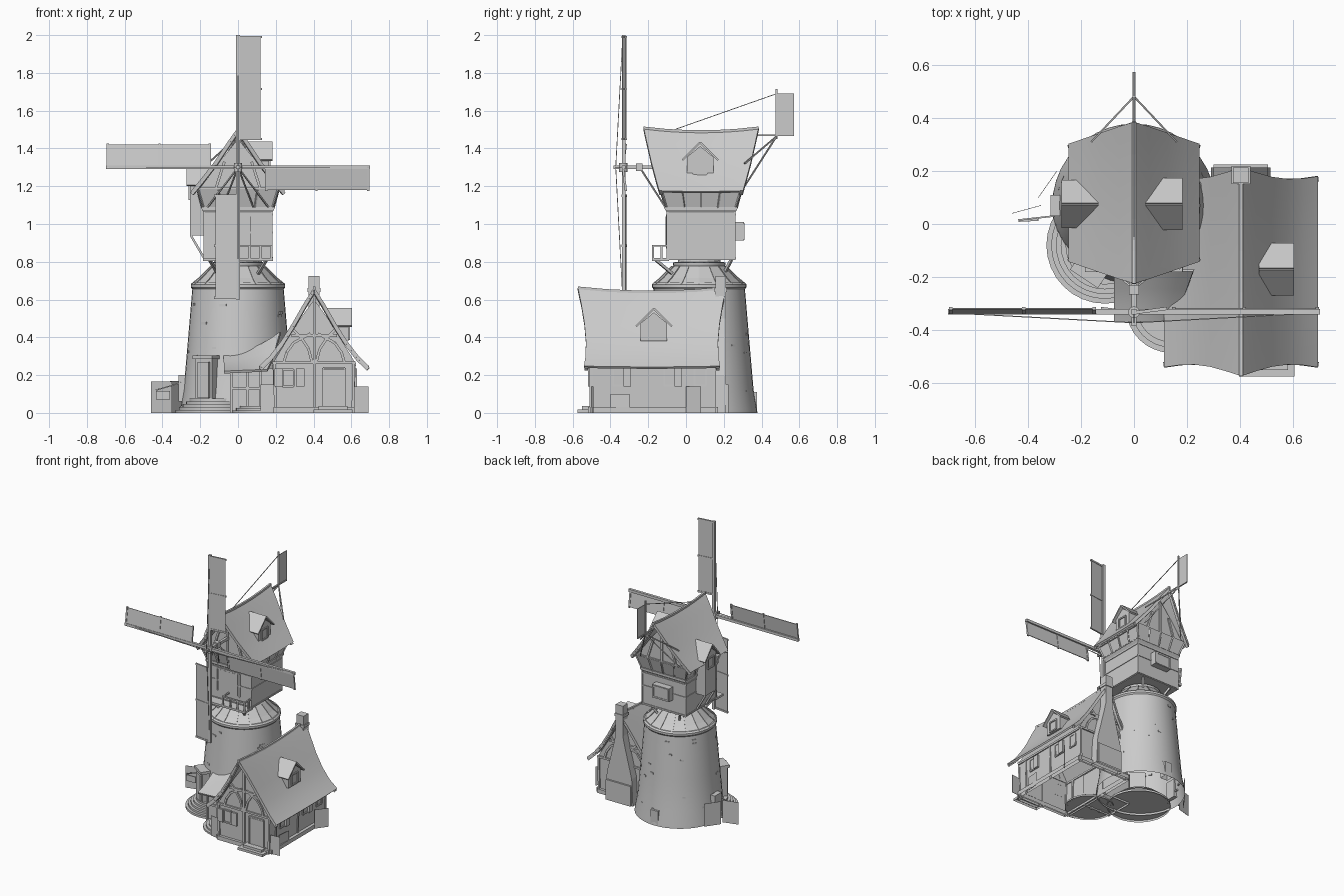
import bpy, bmesh, math, random
from mathutils import Vector, Matrix

if "Cube" in bpy.data.objects:
    bpy.data.objects.remove(bpy.data.objects["Cube"])
random.seed(4)

def finish(name, bm, smooth=False, thick=0):
    bmesh.ops.recalc_face_normals(bm, faces=bm.faces)
    # hollow underneath: drop faces lying on the ground
    low = [f for f in bm.faces if all(v.co.z < .001 for v in f.verts)]
    bmesh.ops.delete(bm, geom=low, context='FACES')
    me = bpy.data.meshes.new(name)
    bm.to_mesh(me); bm.free()
    ob = bpy.data.objects.new(name, me)
    bpy.context.collection.objects.link(ob)
    bpy.ops.object.select_all(action='DESELECT')
    bpy.context.view_layer.objects.active = ob; ob.select_set(True)
    if thick:
        m = ob.modifiers.new("thickness", 'SOLIDIFY'); m.thickness = thick; m.offset = 0
        bpy.ops.object.modifier_apply(modifier=m.name)
    if smooth:
        bpy.ops.object.shade_smooth_by_angle(angle=math.radians(35))
    return ob

def add_box(bm, c, s, rot=None):
    m = Matrix.Translation(c) @ (rot or Matrix()) @ Matrix.Diagonal((*s, 1))
    bmesh.ops.create_cube(bm, size=1, matrix=m)

def box(name, x, y, z, turn=0):
    bm = bmesh.new()
    add_box(bm, ((x[0]+x[1])/2, (y[0]+y[1])/2, (z[0]+z[1])/2),
            (x[1]-x[0], y[1]-y[0], z[1]-z[0]), Matrix.Rotation(turn, 4, 'Z'))
    return finish(name, bm)

def beams(name, paths, w=0.016):
    bm = bmesh.new()
    for pts in paths:
        for a, b in zip(pts, pts[1:]):
            a, b = Vector(a), Vector(b)
            add_box(bm, (a+b)/2, (w, w, (b-a).length), (b-a).to_track_quat('Z', 'Y').to_matrix().to_4x4())
    return finish(name, bm)

def slab(name, quads, t=0.006):
    bm = bmesh.new()
    for q in quads:
        bm.faces.new([bm.verts.new(p) for p in q])
    return finish(name, bm, thick=t)

def prism(name, pts, axis, a, b):
    bm = bmesh.new()
    put = (lambda p, d: (p[0], d, p[1])) if axis == 'y' else (lambda p, d: (d, p[0], p[1]))
    A, B = [[bm.verts.new(put(p, d)) for p in pts] for d in (a, b)]
    bm.faces.new(A); bm.faces.new(B)
    for i in range(len(pts)):
        j = (i+1) % len(pts)
        bm.faces.new((A[i], A[j], B[j], B[i]))
    return finish(name, bm)

def lathe(name, prof, c, n=32, start=0.0, smooth=True):
    bm = bmesh.new()
    rings = [[bm.verts.new((c[0]+r*math.cos(start+i*math.tau/n), c[1]+r*math.sin(start+i*math.tau/n), z))
              for i in range(n)] for r, z in prof]
    for A, B in zip(rings, rings[1:]):
        for i in range(n):
            bm.faces.new((A[i], A[(i+1) % n], B[(i+1) % n], B[i]))
    bm.faces.new(rings[0]); bm.faces.new(rings[-1])
    return finish(name, bm, smooth)

def roof(name, cx, cy, prof, sag, n=10):
    # prof: (distance from ridge, height, half length)
    bm = bmesh.new()
    full = [(-d, z, l) for d, z, l in prof[:0:-1]] + list(prof)
    top = max(d for d, _, _ in prof)
    rows = []
    for d, z, l in full:
        rows.append([bm.verts.new((cx+d, cy+t*l, z-sag*(1-abs(d)/top*.8)*(1-t*t)))
                     for t in (2*i/n-1 for i in range(n+1))])
    for A, B in zip(rows, rows[1:]):
        for i in range(n):
            bm.faces.new((A[i], A[i+1], B[i+1], B[i]))
    finish(name, bm, True, 0.014)
    edges = [[(cx+d, cy+s*(l-.012), z-.012) for d, z, l in full] for s in (-1, 1)]
    beams(name+"_bargeboards", edges, 0.018)
    l, z = prof[0][2], prof[0][1]
    beams(name+"_ridge", [[(cx, cy+t*l, z+.004-sag*(1-t*t)) for t in (-1, -.6, -.2, .2, .6, 1)]], 0.014)

def dormer(name, xi, xo, cy, z0, ze, za, w=.07):
    prism(name+"_wall", [(cy-w, z0), (cy+w, z0), (cy+w, ze), (cy, za-.02), (cy-w, ze)], 'x', xi, xo)
    s = math.copysign(1, xo-xi)
    e, k = w+.025, (za-ze)/w
    slab(name+"_roof", [[(xi, cy, za), (xo+s*.018, cy, za), (xo+s*.018, cy+m*e, za-k*e*.9), (xi, cy+m*e, za-k*e*.9)]
                        for m in (-1, 1)], .01)
    window(name+"_window", 'x', xo, s, cy, (ze+max(z0, ze-.11))/2, .07, .075)

def window(name, axis, face, s, c, z, w, h):
    def P(u, v, d):
        return (face+s*d, c+u, z+v) if axis == 'x' else (c+u, face+s*d, z+v)
    k = [P(u*w/2, v*h/2, .002) for u, v in ((-1, -1), (1, -1), (1, 1), (-1, 1), (-1, -1))]
    beams(name, [k], .01)

# stone tower with plinth, cornice, conical skirt and neck
T = (0, .07)
lathe("tower", [(.308, 0), (.306, .02), (.288, .12), (.268, .35), (.242, .655), (.25, .665), (.25, .68), (.24, .69)], T, 40)
lathe("tower_skirt", [(.248, .68), (.205, .715), (.145, .775), (.115, .785), (.11, .82)], T, 16, 0, False)
ribs = []
for i in range(16):
    a = i*math.tau/16
    ribs.append([(T[0]+r*math.cos(a), T[1]+r*math.sin(a), z) for r, z in ((.249, .68), (.205, .716), (.145, .776))])
beams("skirt_ribs", ribs, .005)
lathe("neck_ring", [(.135, .775), (.14, .785), (.14, .795), (.12, .8)], T, 24)
bm = bmesh.new()
for i in range(40):
    a, z = random.uniform(0, math.tau), random.uniform(.05, .63)
    r = .293-.08*z
    add_box(bm, (T[0]+r*math.cos(a), T[1]+r*math.sin(a), z), (.01, random.uniform(.02, .04), .012), Matrix.Rotation(a, 4, 'Z'))
finish("tower_stones", bm)
box("back_buttress", (-.03, .03), (.32, .375), (0, .11))
box("side_buttress", (-.315, -.27), (.03, .11), (.06, .2))

# tower door, canopy and round steps
da = math.atan2(-.24, -.16)+math.pi/2
box("tower_door_frame", (-.215, -.105), (-.2, -.12), (.07, .29), da)
box("tower_door", (-.205, -.135), (-.212, -.16), (.08, .27), da)
box("door_canopy", (-.225, -.1), (-.215, -.12), (.285, .305), da)
for i in range(5):
    r = .22-.018*i
    lathe("tower_step", [(r, .015*i), (r, .015*i+.016)], (-.11, -.08), 32)
for i in range(3):
    r = .17-.02*i
    lathe("hall_step", [(r, .012*i), (r, .012*i+.013)], (.14, -.315), 32)

# hall linking tower and house, with sweeping lean-to roof
box("hall_wall", (-.04, .2), (-.31, -.1), (0, .235))
beams("hall_posts", [[(x, -.313, 0), (x, -.313, .22)] for x in (-.035, .05, .12)] + [[(-.035, -.313, .13), (.18, -.313, .13)]], .014)
bm = bmesh.new()
rows = []
for i in range(7):
    u = i/6
    rows.append([bm.verts.new((-.075+u*(.23+.07*v), -.365+.19*v, .215+(.09+.11*u*u)*v**1.3+.01*u)) for v in (0, .33, .66, 1)])
for A, B in zip(rows, rows[1:]):
    for j in range(3):
        bm.faces.new((A[j], A[j+1], B[j+1], B[j]))
finish("hall_roof", bm, True, .014)

# mill body with flared upper storey
q = math.sqrt(2)
lathe("mill_body", [(.18*q, .81), (.18*q, 1.06), (.19*q, 1.075), (.19*q, 1.09), (.185*q, 1.09), (.212*q, 1.185)],
      (0, .08), 4, math.pi/4, False)
fr = []
for z, h in ((.82, .18), (.955, .18), (1.05, .18), (1.085, .188)):
    fr.append([(h*a, .08+h*b, z) for a, b in ((-1, -1), (1, -1), (1, 1), (-1, 1), (-1, -1))])
for a in (-1, 1):
    for b in (-1, 1):
        fr.append([(a*.178, .08+b*.178, .81), (a*.178, .08+b*.178, 1.07), (a*.212, .08+b*.212, 1.18)])
    for t in (-.09, 0, .09):
        fr.append([(t, .08+a*.188, 1.085), (t*1.15, .08+a*.214, 1.18)])
        fr.append([(a*.188, .08+t, 1.085), (a*.214, .08+t*1.15, 1.18)])
beams("mill_frame", fr, .009)
prism("cap_gable", [(-.215, 1.17), (.215, 1.17), (.11, 1.315), (0, 1.45), (-.11, 1.315)], 'y', -.12, .28)
beams("cap_gable_frame", [[(x, y, 1.18), (x*.6, y, zt)] for y in (-.123, .283) for x, zt in ((-.12, 1.33), (0, 1.43), (.12, 1.33))]
      + [[(-.21, y, 1.185), (.21, y, 1.185)] for y in (-.123, .283)], .014)
roof("cap_roof", 0, .08, [(0, 1.505, .305), (.05, 1.43, .288), (.12, 1.325, .264), (.19, 1.235, .24), (.242, 1.172, .222)], .02)
dormer("cap_dormer", .04, .165, .075, 1.25, 1.355, 1.432)
dormer("oriel", -.13, -.255, .075, .94, 1.225, 1.305, .062)
beams("oriel_brackets", [[(-.25, y, .94), (-.18, y, .82)] for y in (.02, .13)], .012)

# body openings: front hatch, back box window, balcony
window("front_hatch", 'y', -.1, -1, -.01, .96, .19, .17)
box("front_hatch_door", (-.09, .07), (-.108, -.095), (.88, 1.04))
box("back_window_box", (-.075, .065), (.25, .308), (.912, 1.01))
window("back_window", 'y', .304, 1, -.005, .96, .12, .08)
box("balcony_floor", (-.185, .185), (-.18, -.09), (.805, .82))
rail = [[(0, -.1, .885), (0, -.175, .885), (.178, -.175, .885), (.178, -.1, .885)]]
rail += [[(x, -.175, .81), (x, -.175, .89)] for x in (0, .06, .12, .178)]
rail += [[(.178, -.13, .81), (.178, -.13, .89)]]
beams("balcony_rail", rail, .01)
beams("underfloor_braces", [[(x, -.16, .81), (x*.7, -.07, .735)] for x in (-.15, .15)]
      + [[(x, .24, .81), (x*.7, .2, .735)] for x in (-.12, .12)], .014)

# sails: one blade turned four times around the hub
H = 1.3
for k in range(4):
    def R(x, y, z, k=k):
        for _ in range(k):
            x, z = z, -x
        return (x, y, H+z)
    beams("sail_spar", [[R(0, -.33, 0), R(0, -.33, .7)]], .02)
    slab("sail_panel", [[R(.004, -.335, .15), R(.12, -.318, .15), R(.12, -.318, .69), R(.004, -.335, .69)]], .005)
    beams("sail_bars", [[R(-.005, -.335, z), R(.125, -.318, z)] for z in (.15, .415, .69)], .012)
    beams("sail_stay", [[R(0, -.372, 0), R(0, -.335, .69)]], .004)
beams("shaft", [[(0, -.385, H), (0, -.08, H)]], .02)
lathe("sail_hub", [(.022, H-.024), (.022, H+.024)], (0, -.332), 12)
box("shaft_bearing", (-.018, .018), (-.265, -.23), (H-.02, H+.02))
beams("shaft_struts", [[(0, -.245, H), (x, -.11, 1.09)] for x in (-.16, -.08, .08, .16)], .007)

# tail vane
slab("tail_vane", [[(0, .48, 1.47), (0, .572, 1.47), (0, .572, 1.69), (0, .48, 1.69)]], .004)
beams("tail_boom", [[(0, .3, 1.47), (0, .572, 1.47)], [(0, .48, 1.45), (0, .48, 1.715)]], .01)
beams("tail_struts", [[(x, .31, z), (0, .48, 1.465)] for x in (-.16, .16) for z in (1.2, 1.32)], .007)
beams("tail_rope", [[(0, -.06, 1.5), (0, .48, 1.69)]], .004)

# cottage walls, roof and dormer
C = .403
prism("house_walls", [(C+d, z) for d, z in ((-.205, 0), (.205, 0), (.215, .27), (.16, .36), (.08, .49), (0, .60), (-.08, .49), (-.16, .36), (-.215, .27))],
      'y', -.5, .15)
beams("house_plinth", [[(C+a*.214, -.175+b*.33, .015) for a, b in ((-1, -1), (1, -1), (1, 1), (-1, 1), (-1, -1))]], .03)
roof("house_roof", C, -.18, [(0, .658, .393), (.05, .575, .375), (.11, .47, .358), (.17, .375, .35), (.23, .297, .352), (.286, .243, .36)], .022)
dormer("house_dormer", .47, .585, -.17, .38, .475, .552)
fr = []
for y in (-.503, .153):
    fr += [[(C-.22, y, .265), (C+.22, y, .265)], [(C, y, 0), (C, y, .62)], [(C-.12, y, .41), (C+.12, y, .41)]]
    for s in (-1, 1):
        fr.append([(C+s*x, y, z) for x, z in ((.012, .27), (.03, .34), (.07, .40), (.11, .44))])
        fr.append([(C+s*x, y, z) for x, z in ((.16, .27), (.145, .32), (.11, .37), (.02, .42))])
        fr.append([(C+s*.205, y, 0), (C+s*.21, y, .27)])
for s in (-1, 1):
    fr.append([(C+s*.215, -.5, .255), (C+s*.215, .15, .255)])
    fr += [[(C+s*.205, y, 0), (C+s*.213, y, .26)] for y in (-.43, -.17)]
beams("house_frame", fr, .014)

# cottage door, steps, windows and shutters
box("house_door", (.455, .56), (-.51, -.495), (.035, .23))
window("house_door_frame", 'y', -.505, -1, .508, .135, .115, .205)
box("porch_step_low", (.4, .605), (-.575, -.5), (0, .018))
box("porch_step_high", (.425, .58), (-.55, -.5), (0, .036))
window("house_front_window", 'y', -.502, -1, .265, .185, .06, .09)
for x in (.215, .33):
    box("front_shutter", (x-.022, x+.022), (-.52, -.507), (.14, .235))
for y in (-.355, -.085, .075):
    window("house_side_window", 'x', C+.21, 1, y, .19, .06, .09)
for y in (-.31, -.04):
    box("side_shutter", (C+.205, C+.228), (y-.02, y+.02), (.14, .235))

# chimney with wide shouldered breast
prism("chimney_breast", [(.29, 0), (.515, 0), (.505, .2), (.45, .42), (.432, .5), (.432, .725), (.373, .725), (.373, .5), (.355, .42), (.3, .2)],
      'y', .155, .212)
box("chimney_base", (.3, .505), (.2, .225), (0, .15))
box("chimney_cap", (.367, .438), (.15, .218), (.64, .66))

# hanging sign and upright plant cards at the wall feet
beams("sign_post", [[(-.3, .03, .16), (-.435, .015, .12)]], .006)
box("sign_board", (-.435, -.36), (.01, .018), (.07, .115), .05)
slab("plant_cards", [[(x0, y0, 0), (x1, y1, 0), (x1, y1, h), (x0, y0, h)] for x0, y0, x1, y1, h in (
    (-.46, .04, -.35, .07, .165), (-.36, .1, -.29, .2, .17), (.61, -.5, .69, -.49, .14),
    (.63, .0, .69, .08, .14), (.12, -.49, .19, -.5, .15), (.62, -.4, .63, -.3, .1))], .002)
